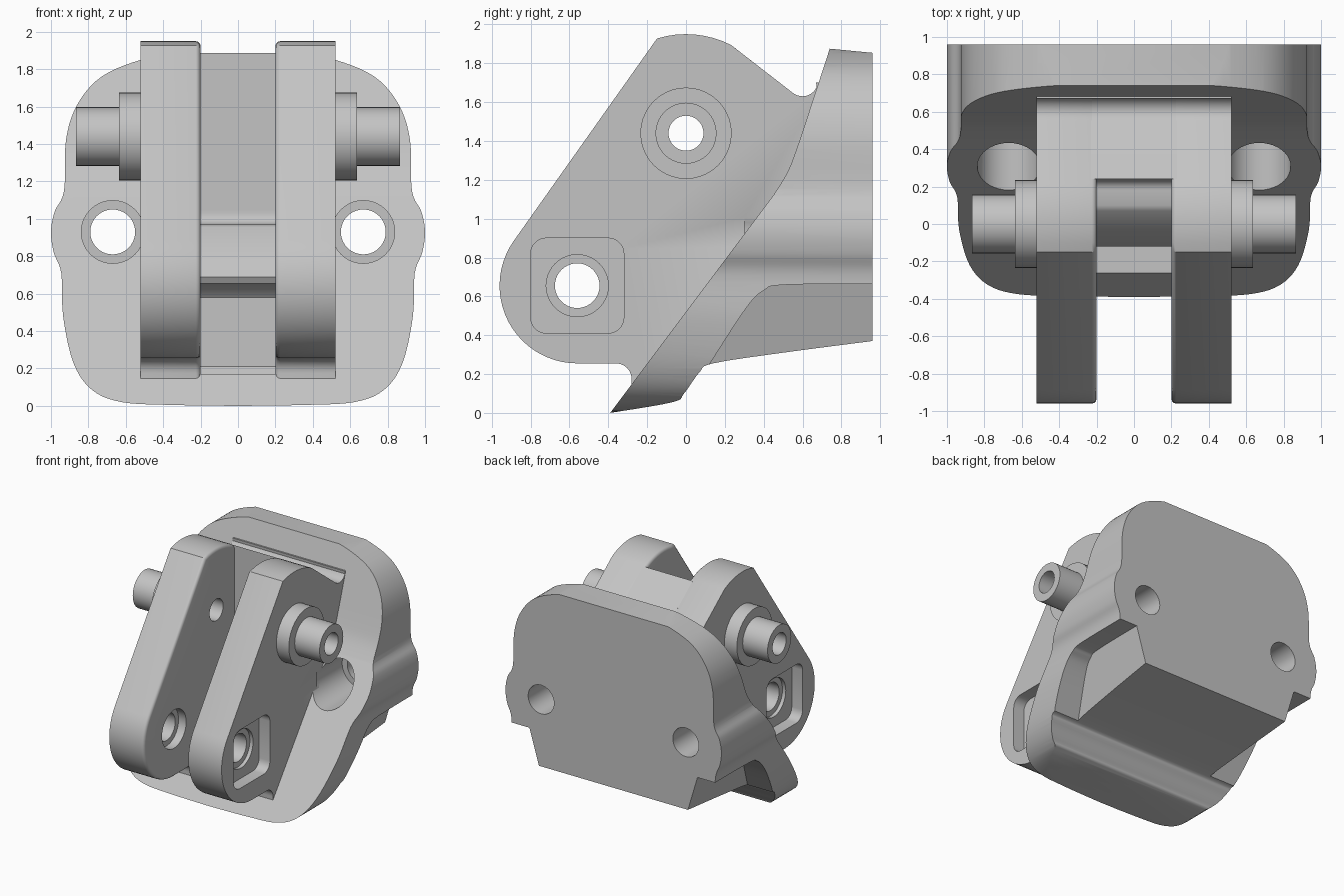
import bpy, bmesh, math
from mathutils import Vector

cube = bpy.data.objects.get("Cube")
if cube:
    bpy.data.objects.remove(cube, do_unlink=True)

metal = bpy.data.materials.new("cast_grey")
metal.use_nodes = True
GREY = (0.55, 0.55, 0.55, 1)
metal.diffuse_color = GREY
metal.node_tree.nodes["Principled BSDF"].inputs["Base Color"].default_value = GREY


def arc(cx, cy, r, start, end, n):
    angles = [math.radians(start + (end - start) * i / n) for i in range(n + 1)]
    return [(cx + r * math.cos(a), cy + r * math.sin(a)) for a in angles]


def spline(pts, n=5):
    """Smooth open curve through a few points."""
    p = [Vector(q) for q in [pts[0], *pts, pts[-1]]]
    out = []
    for a, b, c, d in zip(p, p[1:], p[2:], p[3:]):
        for i in range(n):
            t = i / n
            out.append(0.5 * (2 * b + (c - a) * t + (2 * a - 5 * b + 4 * c - d) * t * t
                              + (3 * b - a - 3 * c + d) * t ** 3))
    return [tuple(q) for q in out] + [tuple(pts[-1])]


def prism(name, pts, lo, hi, axis="x", round_x=None, radius=0.025):
    """Extrude a (y, z) profile along x, or an (x, z) profile along y."""
    bm = bmesh.new()
    place = (lambda a, b, d: (d, a, b)) if axis == "x" else (lambda a, b, d: (a, d, b))
    face = bm.faces.new([bm.verts.new(place(a, b, lo)) for a, b in pts])
    ext = bmesh.ops.extrude_face_region(bm, geom=[face])["geom"]
    shift = Vector(place(0, 0, hi - lo))
    bmesh.ops.translate(bm, vec=shift, verts=[v for v in ext if isinstance(v, bmesh.types.BMVert)])
    bmesh.ops.recalc_face_normals(bm, faces=bm.faces[:])
    if round_x is not None:
        rim = [e for e in bm.edges if all(abs(v.co.x - round_x) < 1e-4 for v in e.verts)]
        bmesh.ops.bevel(bm, geom=rim, offset=radius, segments=3, profile=0.5, affect="EDGES")
    mesh = bpy.data.meshes.new(name)
    bm.to_mesh(mesh)
    bm.free()
    mesh.materials.append(metal)
    obj = bpy.data.objects.new(name, mesh)
    bpy.context.collection.objects.link(obj)
    return obj


def disc(name, u, v, r, lo, hi, axis="x"):
    return prism(name, arc(u, v, r, 0, 360, 40)[:-1], lo, hi, axis)


def boolean(obj, cutter, operation="DIFFERENCE", keep=False):
    mod = obj.modifiers.new("cut", "BOOLEAN")
    mod.operation, mod.solver, mod.object = operation, "EXACT", cutter
    bpy.context.view_layer.objects.active = obj
    bpy.ops.object.modifier_apply(modifier=mod.name)
    if not keep:
        bpy.data.objects.remove(cutter, do_unlink=True)


def finish(obj):
    bpy.ops.object.select_all(action="DESELECT")
    obj.select_set(True)
    bpy.context.view_layer.objects.active = obj
    bpy.ops.object.shade_smooth_by_angle(angle=math.radians(32))


# Mounting base: front outline crossed with the side profile
half = spline([(0, 0), (0.35, 0.005), (0.62, 0.02), (0.78, 0.085), (0.88, 0.23), (0.935, 0.48),
               (0.945, 0.71), (0.985, 0.82), (1.0, 0.93), (0.98, 1.04), (0.93, 1.15),
               (0.92, 1.42), (0.86, 1.61), (0.73, 1.76), (0.52, 1.85), (0.3, 1.89), (0, 1.89)])
outline = half + [(-x, z) for x, z in reversed(half[1:-1])]
base = prism("mounting_base", outline, -0.6, 0.96, "y")
front_edge = spline([(0.45, 1.12), (0.52, 1.235), (0.57, 1.36), (0.65, 1.6), (0.74, 1.875)])
under = spline([(0.96, 0.37), (0.5, 0.31), (0.14, 0.255), (0.07, 0.21), (-0.01, 0.1), (-0.07, 0.055), (-0.39, 0.0)])
side = prism("side_profile", front_edge + [(1.0, 1.85), (1.0, 0.375)] + under, -1.2, 1.2)
boolean(base, side, "INTERSECT")

# Undercut flanks leave a narrower tapered block at the lower rear
flank = spline([(0.04, 0.12), (0.14, 0.28), (0.31, 0.54), (0.4, 0.63), (0.52, 0.66), (1.1, 0.665)])
for s in (-1, 1):
    cutter = prism("flank_cutter", flank + [(1.1, 0.05)], s * 0.7, s * 1.3)
    for v in cutter.data.vertices:
        if abs(v.co.x) < 1:
            v.co.x = s * (0.69 + 0.3 * (v.co.z - 0.37))
    boolean(base, cutter)

# Relief pocket under the web
pocket = prism("pocket_cutter", [(-0.6, 0.17), (-0.04, 0.17), (0, 0.21), (0, 0.72), (-0.6, 0.72)], -0.2, 0.2)
boolean(base, pocket)

# Clevis cheeks
cheek = (arc(0, 1.44, 0.51, 63, 107, 8)
         + arc(-0.56, 0.655, 0.4, 145, 270, 22)
         + [(-0.36, 0.255)] + arc(-0.36, 0.175, 0.08, 75, 0, 5)
         + [(-0.28, 0.1), (-0.2, 0.15), (0.2, 0.66), (0.56, 1.2), (0.72, 1.7), (0.67, 1.7)]
         + arc(0.6, 1.71, 0.08, -25, -125, 6))
cheeks = []
for s, label in ((1, "left"), (-1, "right")):
    lug = prism(label + "_cheek", cheek, s * 0.2, s * 0.52, round_x=s * 0.2)
    # Stepped lower bolt hole with a rounded square recess on the outside
    square = []
    for i, (sy, sz) in enumerate(((1, 1), (-1, 1), (-1, -1), (1, -1))):
        square += arc(-0.56 + sy * 0.16, 0.655 + sz * 0.165, 0.08, 90 * i, 90 * i + 90, 5)
    boolean(lug, prism("recess_cutter", square, s * 0.42, s * 0.6))
    boolean(lug, disc("hole_cutter", -0.56, 0.655, 0.115, s * 0.1, s * 0.6))
    boolean(lug, disc("inner_step_cutter", -0.56, 0.655, 0.16, s * 0.1, s * 0.27))
    boolean(lug, disc("outer_step_cutter", -0.56, 0.655, 0.16, s * 0.39, s * 0.6))
    boolean(lug, disc("pin_bore_cutter", 0, 1.44, 0.09, s * 0.1, s * 0.6))
    cheeks.append(lug)

    # Hollow pivot pin with its collar
    for name, r, end in (("collar", 0.235, 0.635), ("pin", 0.157, 0.865)):
        part = disc(label + "_pivot_" + name, 0, 1.44, r, s * 0.5, s * end)
        boolean(part, disc("bore_cutter", 0, 1.44, 0.09, s * 0.3, s * 1.2))
        finish(part)

# Counterbored mounting holes
for s in (-1, 1):
    for r, lo, hi in ((0.12, -0.6, 1.2), (0.168, -0.3, 0.66)):
        cutter = disc("mount_hole_cutter", s * 0.67, 0.93, r, lo, hi, "y")
        for obj in (base, cheeks[0] if s > 0 else cheeks[1]):
            if obj is base or r > 0.15:
                # The cheek is only trimmed behind its free front portion
                if obj is not base:
                    trim = disc("cheek_trim_cutter", s * 0.67, 0.93, r, 0.3, 0.66, "y")
                    boolean(obj, trim)
                else:
                    boolean(obj, cutter, keep=True)
        bpy.data.objects.remove(cutter, do_unlink=True)

# Web joining the cheeks, with a stepped front and undercut lip
web = prism("centre_web",
            [(0.24, 1.888)] + [(0.24, 1.05)] + arc(0.18, 1.03, 0.06, 0, -90, 5)
            + [(0.1, 0.97), (0.07, 0.955), (-0.11, 0.715), (-0.12, 0.69), (-0.1, 0.655), (-0.04, 0.63),
               (0, 0.58), (0, 0.45), (0.2, 0.66), (0.56, 1.2), (0.72, 1.7), (0.67, 1.7)]
            + arc(0.6, 1.71, 0.08, -25, -125, 6),
            -0.23, 0.23)

for obj in [base, web] + cheeks:
    finish(obj)
